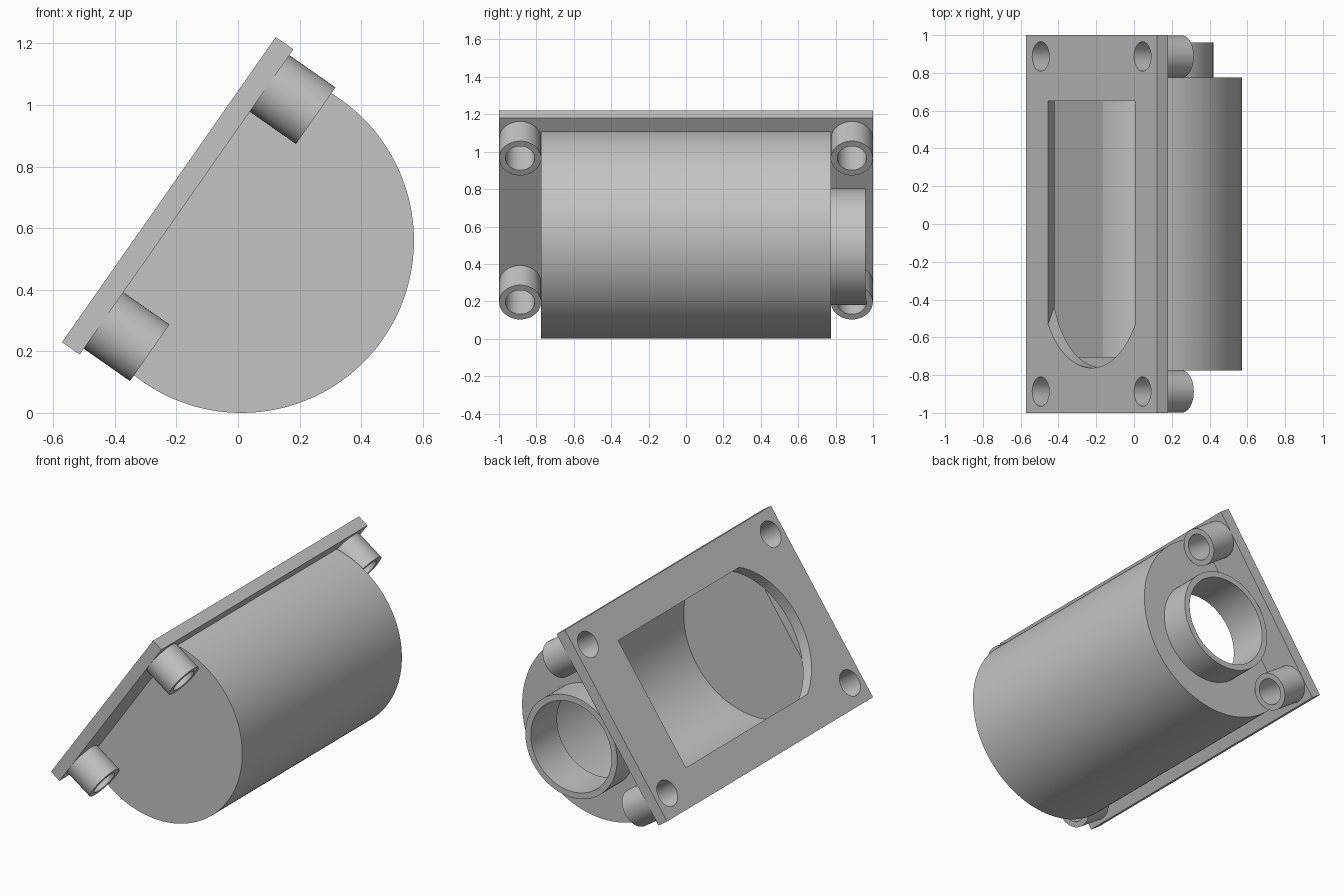
import bpy, bmesh, math
from mathutils import Matrix

if "Cube" in bpy.data.objects:
    bpy.data.objects.remove(bpy.data.objects["Cube"])

# Local frame: x runs along the tilted plate, y is the barrel axis, z leaves the plate
FRAME = Matrix.Translation((0.0115, 0, 0.56)) @ Matrix.Rotation(math.radians(-55), 4, 'Y')
R_OUT, R_IN = 0.56, 0.497          # barrel shell
Z_IN, Z_OUT = 0.218, 0.288         # plate faces
TUBE_Z = -0.118
BOSSES = [(sx * 0.47, sy * 0.887) for sx in (-1, 1) for sy in (-1, 1)]

grey = bpy.data.materials.new("grey plastic")
grey.diffuse_color = (0.55, 0.55, 0.55, 1)
grey.use_nodes = True
grey.node_tree.nodes["Principled BSDF"].inputs["Base Color"].default_value = grey.diffuse_color


def loft(name, lower, upper):
    """Closed solid between two matching rings of points."""
    bm = bmesh.new()
    a = [bm.verts.new(p) for p in lower]
    b = [bm.verts.new(p) for p in upper]
    bm.faces.new(a)
    bm.faces.new(b)
    for i in range(len(a)):
        j = (i + 1) % len(a)
        bm.faces.new((a[i], a[j], b[j], b[i]))
    bmesh.ops.recalc_face_normals(bm, faces=bm.faces)
    mesh = bpy.data.meshes.new(name)
    bm.to_mesh(mesh)
    bm.free()
    mesh.materials.append(grey)
    ob = bpy.data.objects.new(name, mesh)
    bpy.context.collection.objects.link(ob)
    return ob


def prism_y(name, profile, y0, y1):
    return loft(name, [(x, y0, z) for x, z in profile], [(x, y1, z) for x, z in profile])


def circle(r, cx=0, cy=0, n=64):
    return [(cx + r * math.cos(2 * math.pi * i / n), cy + r * math.sin(2 * math.pi * i / n))
            for i in range(n)]


def prism_z(name, profile, z0, z1):
    return loft(name, [(x, y, z0) for x, y in profile], [(x, y, z1) for x, y in profile])


def arc_below(r, z_top, n=96):
    """Circle arc of radius r under the height z_top."""
    a = math.asin(z_top / r)
    return [(r * math.cos(t), r * math.sin(t))
            for t in (math.pi - a + (math.pi + 2 * a) * i / n for i in range(n + 1))]


def cut(ob, cutters):
    for c in cutters:
        c.hide_render = True
        m = ob.modifiers.new("cut", 'BOOLEAN')
        m.operation, m.solver, m.object = 'DIFFERENCE', 'EXACT', c
        bpy.context.view_layer.objects.active = ob
        bpy.ops.object.modifier_apply(modifier=m.name)
        bpy.data.objects.remove(c)


# Barrel: truncated cylinder, hollowed, with an open port in the back wall
barrel = prism_y("barrel", arc_below(R_OUT, Z_IN), -0.775, 0.775)
cavity = arc_below(R_IN, TUBE_Z) + [(0.477, TUBE_Z), (0.477, 0.3), (-0.477, 0.3), (-0.477, TUBE_Z)]
port = circle(0.275, 0, TUBE_Z)
cut(barrel, [prism_y("cavity", cavity, -0.705, 0.705), prism_y("port", port, 0.6, 0.9)])

# Port collar on the back
collar = prism_y("port_collar", circle(0.312, 0, TUBE_Z), 0.775, 0.96)
cut(collar, [prism_y("collar_bore", port, 0.7, 1.1)])


# Mounting plate with a round-ended window and four screw holes
def window_ring(z):
    w = math.sqrt(R_IN ** 2 - z ** 2)
    a = math.acos(w / 0.472)
    arc = [(0.472 * math.cos(t), -0.29 - 0.472 * math.sin(t), z)
           for t in (a + (math.pi - 2 * a) * i / 40 for i in range(41))]
    return [(-w, 0.65, z), (w, 0.65, z)] + arc


plate = prism_z("mounting_plate", [(-0.605, -1), (0.605, -1), (0.605, 1), (-0.605, 1)], Z_IN, Z_OUT)
cut(plate, [loft("window", window_ring(0.19), window_ring(0.31))]
    + [prism_z("screw_hole", circle(0.078, x, y, 48), 0.1, 0.4) for x, y in BOSSES])

# Hollow screw bosses under the plate corners
parts = [barrel, collar, plate]
for x, y in BOSSES:
    boss = prism_z("screw_boss", circle(0.112, x, y, 48), Z_IN - 0.183, Z_IN)
    cut(boss, [prism_z("boss_bore", circle(0.078, x, y, 48), -0.1, 0.4)])
    parts.append(boss)

# Tilt everything into place and smooth the round walls
for ob in parts:
    ob.data.transform(FRAME)
    bpy.ops.object.select_all(action='DESELECT')
    ob.select_set(True)
    bpy.context.view_layer.objects.active = ob
    bpy.ops.object.shade_smooth_by_angle(angle=math.radians(12))
